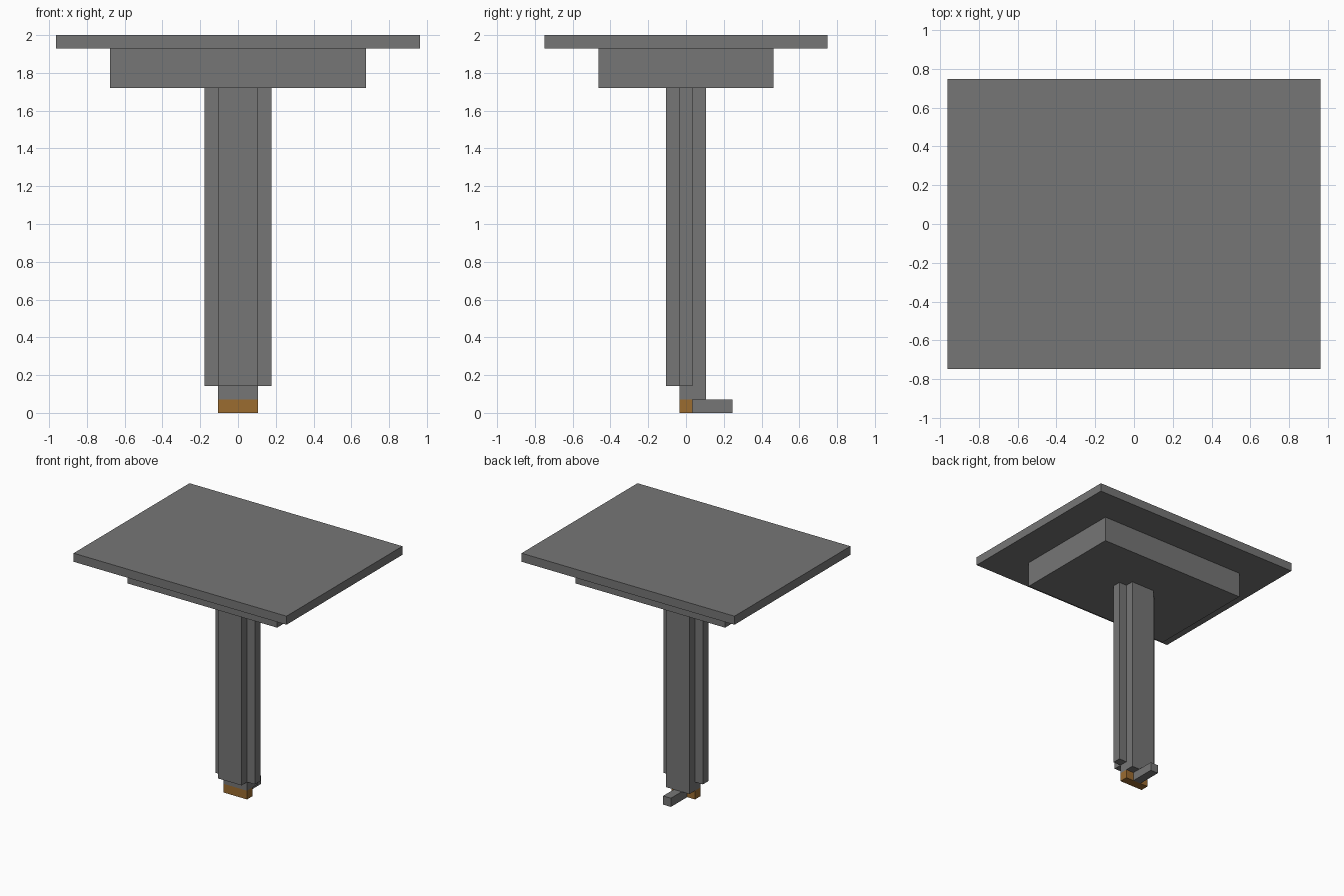
import bpy
import bmesh

cube = bpy.data.objects.get("Cube")
if cube:
    bpy.data.objects.remove(cube, do_unlink=True)


def make_material(name, color):
    mat = bpy.data.materials.new(name)
    mat.use_nodes = True
    mat.diffuse_color = color
    bsdf = next(n for n in mat.node_tree.nodes if n.type == "BSDF_PRINCIPLED")
    bsdf.inputs["Base Color"].default_value = color
    bsdf.inputs["Roughness"].default_value = 0.8
    return mat


GREY = make_material("grey stone", (0.18, 0.18, 0.18, 1))
BROWN = make_material("brown wood", (0.33, 0.15, 0.03, 1))


def box(name, x, y, z, mat=GREY):
    """Box from (low, high) ranges on each axis."""
    bm = bmesh.new()
    bmesh.ops.create_cube(bm, size=1)
    for v in bm.verts:
        for axis, (low, high) in enumerate((x, y, z)):
            v.co[axis] = high if v.co[axis] > 0 else low
    mesh = bpy.data.meshes.new(name)
    bm.to_mesh(mesh)
    bm.free()
    mesh.materials.append(mat)
    obj = bpy.data.objects.new(name, mesh)
    bpy.context.collection.objects.link(obj)
    return obj


def both(half):
    return (-half, half)


U = 0.071                # module of the stepped column
HALF = U / 2
CORE = 1.5 * U           # half width of the column core
NECK = 1.72              # underside of the head
LEDGE = 1.93             # underside of the top slab

# Head
box("top_slab", both(0.963), both(0.749), (LEDGE, 2))
box("head_block", both(0.677), both(0.462), (NECK, LEDGE))

# Stepped column with a cross-shaped section
box("column_core", both(CORE), (-HALF, CORE), (U, NECK))
box("column_front", both(CORE), (-CORE, -HALF), (2 * U, NECK))
for side, x in (("right", (-2.5 * U, -CORE)), ("left", (CORE, 2.5 * U))):
    box("column_wing_" + side, x, both(HALF), (2 * U, NECK))

# Base
box("base_block", both(CORE), both(HALF), (0, U), BROWN)
box("rear_foot", both(HALF), (HALF, 3.45 * U), (0, U))
